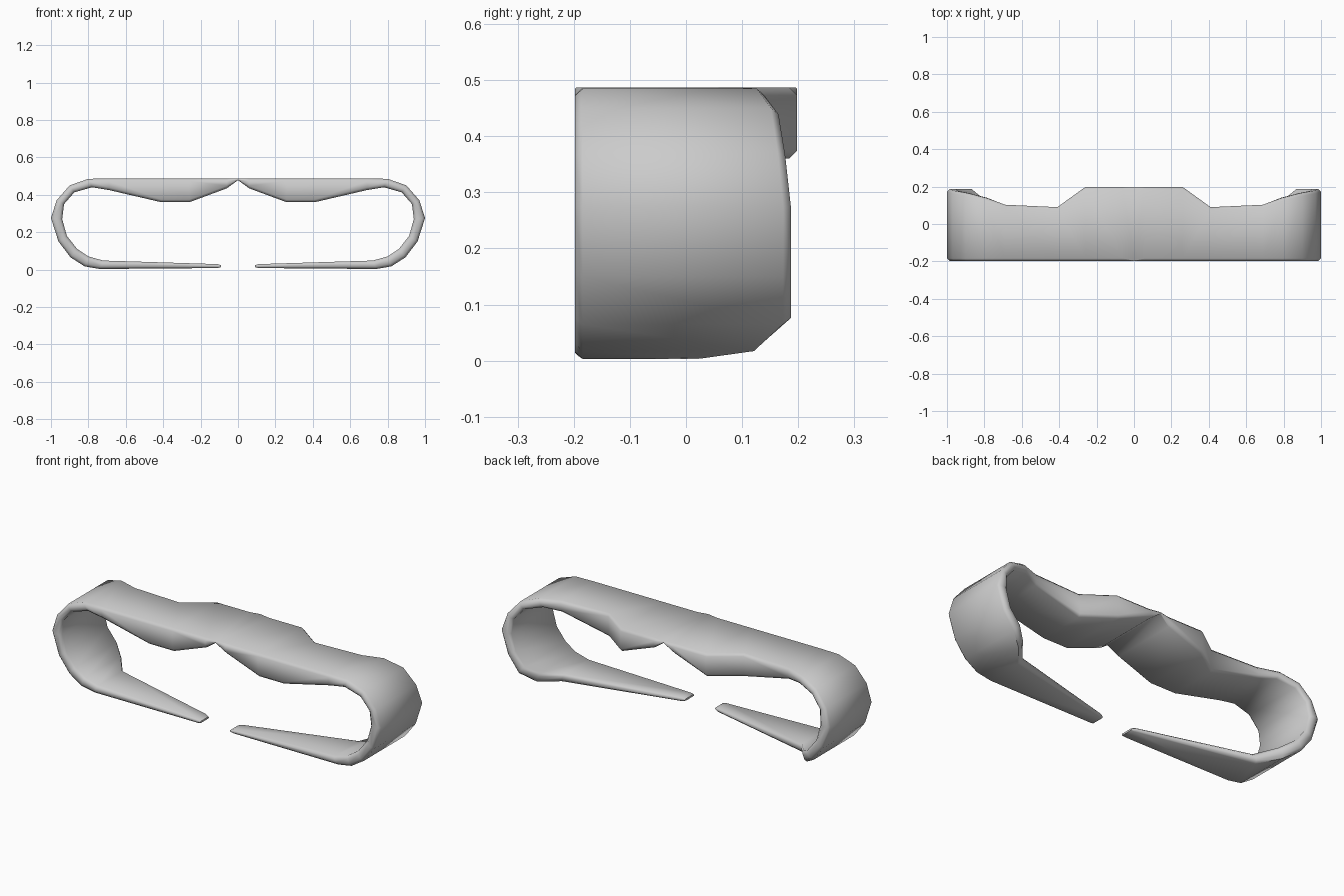
import bpy, bmesh

if "Cube" in bpy.data.objects:
    bpy.data.objects.remove(bpy.data.objects["Cube"])

FRONT = -0.198

# stations along one half: outer x, outer z, inner x, inner z, back-edge y
STATIONS = [
    (0.00, 0.487, 0.00, 0.478, 0.198),
    (0.06, 0.487, 0.06, 0.434, 0.198),
    (0.26, 0.487, 0.26, 0.360, 0.198),
    (0.41, 0.487, 0.41, 0.360, 0.090),
    (0.69, 0.487, 0.69, 0.425, 0.103),
    (0.80, 0.485, 0.78, 0.440, 0.140),
    (0.90, 0.450, 0.875, 0.413, 0.165),
    (0.97, 0.370, 0.93, 0.350, 0.177),
    (1.00, 0.275, 0.94, 0.270, 0.187),
    (0.96, 0.150, 0.915, 0.180, 0.187),
    (0.895, 0.065, 0.86, 0.110, 0.187),
    (0.82, 0.017, 0.80, 0.070, 0.135),
    (0.74, 0.003, 0.72, 0.048, 0.035),
    (0.11, 0.008, 0.11, 0.029, -0.115),
    (0.09, 0.013, 0.09, 0.023, -0.125),
]


def section(ox, oz, ix, iz, back):
    """Chamfered rectangle between the outer and inner surface."""
    thick = ((ox - ix) ** 2 + (oz - iz) ** 2) ** 0.5
    c = min(0.014, thick * 0.3)
    t = c / thick
    rim = [(0, FRONT + c), (0, back - c), (t, back), (1 - t, back),
           (1, back - c), (1, FRONT + c), (1 - t, FRONT), (t, FRONT)]
    return [(ox + (ix - ox) * f, y, oz + (iz - oz) * f) for f, y in rim]


def band_half(bm, side):
    rings = [[bm.verts.new((side * x, y, z)) for x, y, z in section(*s)]
             for s in STATIONS]
    for a, b in zip(rings, rings[1:]):
        for i in range(8):
            j = (i + 1) % 8
            bm.faces.new((a[i], a[j], b[j], b[i]))
    bm.faces.new(rings[-1])  # tip


# open clip band, both halves welded at the middle notch
bm = bmesh.new()
for side in (1, -1):
    band_half(bm, side)
bmesh.ops.remove_doubles(bm, verts=bm.verts, dist=0.0005)
bmesh.ops.recalc_face_normals(bm, faces=bm.faces)
mesh = bpy.data.meshes.new("clip_band")
bm.to_mesh(mesh)
bm.free()
band = bpy.data.objects.new("clip_band", mesh)
bpy.context.collection.objects.link(band)
bpy.context.view_layer.objects.active = band
band.select_set(True)
bpy.ops.object.shade_smooth_by_angle(angle=0.87)
